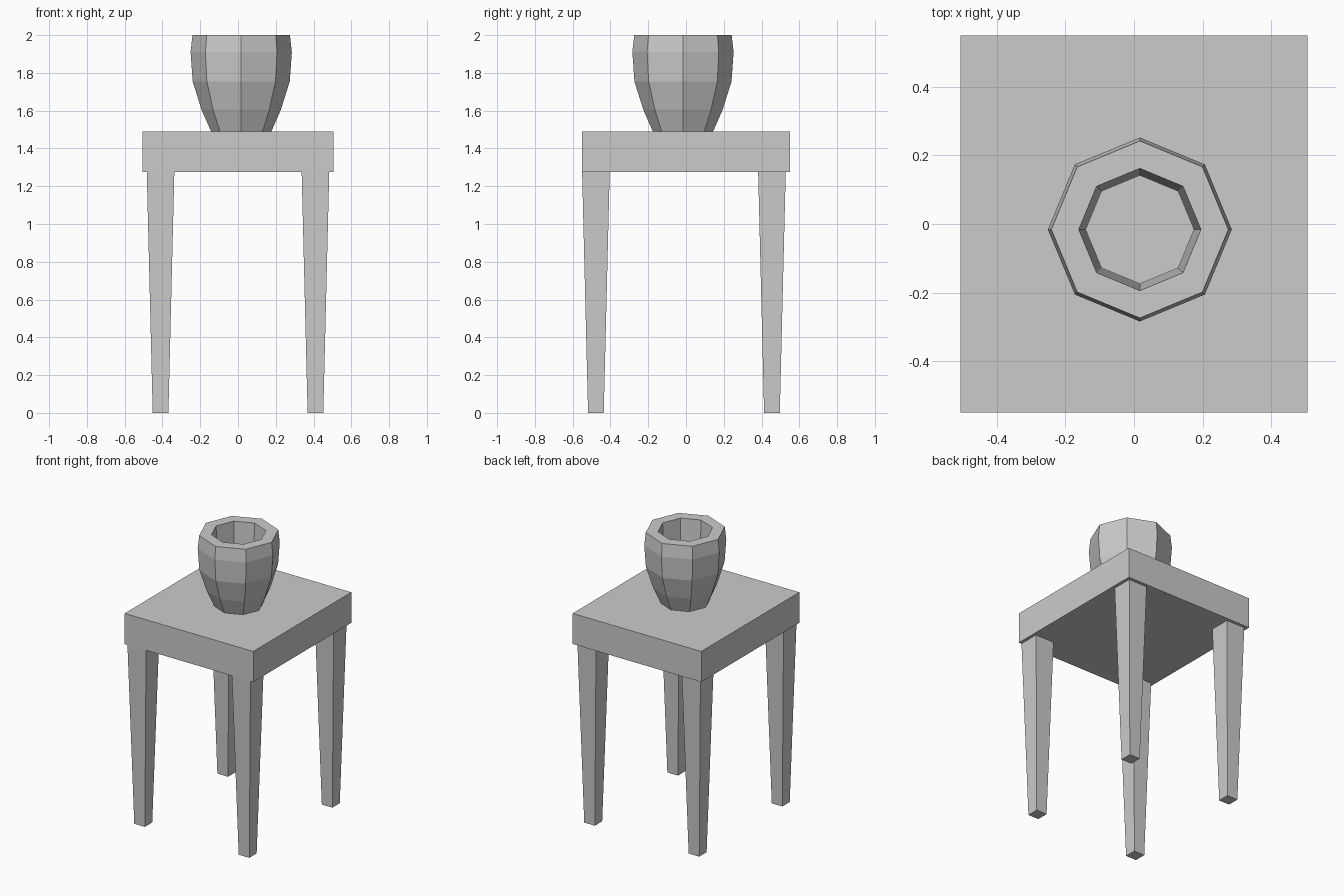
import bpy
import bmesh
from math import pi, cos, sin

if "Cube" in bpy.data.objects:
    bpy.data.objects.remove(bpy.data.objects["Cube"])


def lathe(name, rings, sides, center, phase=0.0):
    """Closed solid from (radius, z) rings with flat faces; first and last rings are capped."""
    bm = bmesh.new()
    loops = []
    for r, z in rings:
        loops.append([bm.verts.new((center[0] + r * cos(phase + 2 * pi * i / sides),
                                    center[1] + r * sin(phase + 2 * pi * i / sides), z))
                      for i in range(sides)])
    for a, b in zip(loops, loops[1:]):
        for i in range(sides):
            j = (i + 1) % sides
            bm.faces.new((a[i], a[j], b[j], b[i]))
    bm.faces.new(loops[0][::-1])
    bm.faces.new(loops[-1])
    bmesh.ops.recalc_face_normals(bm, faces=bm.faces)
    mesh = bpy.data.meshes.new(name)
    bm.to_mesh(mesh)
    bm.free()
    obj = bpy.data.objects.new(name, mesh)
    bpy.context.collection.objects.link(obj)
    return obj


TOP_UNDERSIDE, TOP_SURFACE = 1.274, 1.491

# Thick table top
bpy.ops.mesh.primitive_cube_add(size=1, location=(0, 0, (TOP_UNDERSIDE + TOP_SURFACE) / 2))
table_top = bpy.context.object
table_top.name = "table_top"
table_top.scale = (1.01, 1.10, TOP_SURFACE - TOP_UNDERSIDE)

# Four square legs tapering to the floor; the front pair is flush with the top's edge
HALF_DIAGONAL = 2 ** 0.5 / 2
for row, y in (("front", -0.477), ("back", 0.455)):
    for side, x in (("left", -0.41), ("right", 0.41)):
        lathe(f"{row}_{side}_leg",
              [(0.083 * HALF_DIAGONAL, 0), (0.146 * HALF_DIAGONAL, TOP_UNDERSIDE)],
              4, (x, y), pi / 4)

# Eight-sided vase: outer wall, rim, then the hollow inside
lathe("vase",
      [(0.16, TOP_SURFACE), (0.21, 1.605), (0.257, 1.755), (0.268, 1.91), (0.258, 2.0),
       (0.178, 2.0), (0.158, 1.60)],
      8, (0.017, -0.016))
